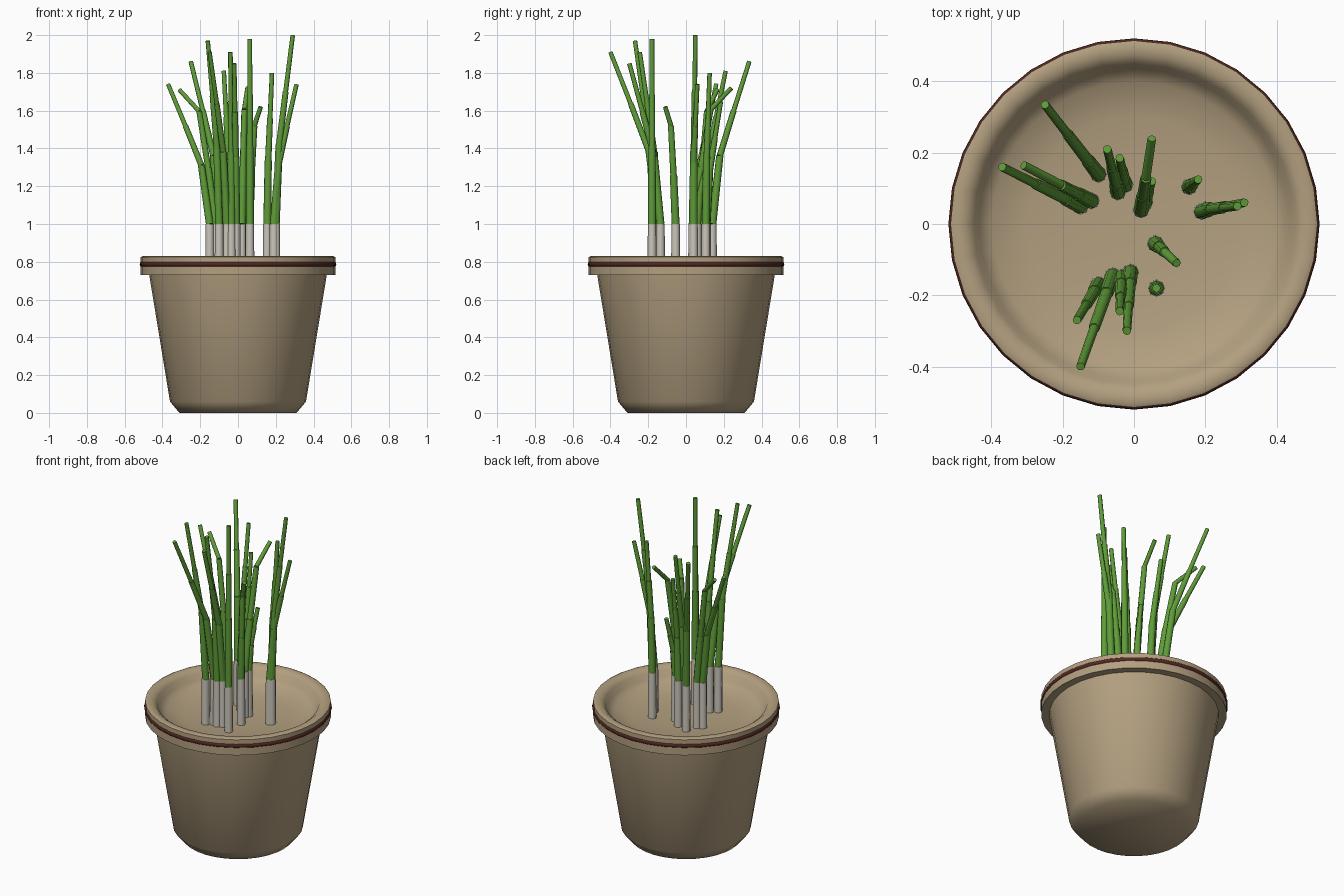
import bpy
import bmesh
from math import cos, sin, pi, radians
from mathutils import Vector

cube = bpy.data.objects.get("Cube")
if cube:
    bpy.data.objects.remove(cube, do_unlink=True)


def material(name, rgb):
    m = bpy.data.materials.new(name)
    m.use_nodes = True
    m.diffuse_color = (*rgb, 1)
    m.node_tree.nodes["Principled BSDF"].inputs["Base Color"].default_value = (*rgb, 1)
    return m


CLAY = material("tan clay", (0.45, 0.35, 0.215))
BAND = material("dark red brown", (0.085, 0.02, 0.014))
GREEN = material("leaf green", (0.115, 0.335, 0.04))
WHITE = material("pale sheath", (0.60, 0.57, 0.50))


def finish(name, bm, mats, angle):
    bmesh.ops.recalc_face_normals(bm, faces=bm.faces)
    mesh = bpy.data.meshes.new(name)
    bm.to_mesh(mesh)
    bm.free()
    obj = bpy.data.objects.new(name, mesh)
    bpy.context.collection.objects.link(obj)
    for m in mats:
        mesh.materials.append(m)
    bpy.ops.object.select_all(action="DESELECT")
    obj.select_set(True)
    bpy.context.view_layer.objects.active = obj
    bpy.ops.object.shade_smooth_by_angle(angle=radians(angle))
    return obj


def bridge(bm, a, b, index=0):
    n = len(a)
    for i in range(n):
        bm.faces.new((a[i], a[(i + 1) % n], b[(i + 1) % n], b[i])).material_index = index


def ring(bm, centre, radius, sides):
    return [bm.verts.new(Vector(centre) + Vector((cos(t), sin(t), 0)) * radius)
            for t in (2 * pi * i / sides for i in range(sides))]


def lathe(name, profile, mat, sides=32, closed=False, angle=60):
    """Turn a (radius, height) profile; open profiles are closed at both poles."""
    bm = bmesh.new()
    rings = [ring(bm, (0, 0, z), r, sides) for r, z in profile]
    for a, b in zip(rings, rings[1:]):
        bridge(bm, a, b)
    if closed:
        bridge(bm, rings[-1], rings[0])
    else:
        for loop, z in ((rings[0], profile[0][1]), (rings[-1], profile[-1][1])):
            pole = bm.verts.new((0, 0, z))
            for i in range(sides):
                bm.faces.new((loop[i], loop[(i + 1) % sides], pole))
    return finish(name, bm, [mat], angle)


# Pot: base, tapered wall, overhanging rim and shallow inside
lathe("pot", [(0.31, 0), (0.36, 0.06), (0.47, 0.73), (0.515, 0.73), (0.515, 0.825),
              (0.505, 0.83), (0.475, 0.828), (0.45, 0.81), (0.435, 0.775),
              (0.40, 0.75), (0.30, 0.73), (0.15, 0.72)], CLAY)

# Raised band around the rim
lathe("rim_band", [(0.508 + 0.013 * cos(k * pi / 4), 0.787 + 0.014 * sin(k * pi / 4))
                   for k in range(8)], BAND, closed=True)


def stalk(name, base, tip, top, kinked=False, sides=8):
    """Pale sheath and three narrowing green joints, bending from base to tip."""
    base, tip = Vector(base), Vector(tip)
    low, high = 1.0, top

    def at(spread, rise):
        p = base.lerp(tip, spread)
        return Vector((p.x, p.y, low + (high - low) * rise))

    path = [Vector((*base, 0.71)), at(0, 0), at(0.2, 0.42),
            at(0.45, 0.84) if kinked else at(0.58, 0.7), at(1, 1)]
    bm = bmesh.new()
    for k, radius in enumerate((0.024, 0.021, 0.017, 0.013)):
        a, b = path[k], path[k + 1]
        turn = (b - a).to_track_quat("Z", "Y")
        loops = []
        for p, r in ((a, radius), (b, radius * 0.92)):
            loop = ring(bm, (0, 0, 0), r, sides)
            for v in loop:
                v.co = p + turn @ v.co
            loops.append(loop)
        index = 0 if k == 0 else 1
        bridge(bm, loops[0], loops[1], index)
        for loop in loops:
            bm.faces.new(loop).material_index = index
    finish(name, bm, [WHITE, GREEN], 50)


# Stalks: base, tip, tip height, whether the last joint is kinked
STALKS = [
    ((-0.15, 0.05), (-0.37, 0.16), 1.74, False),
    ((-0.12, 0.065), (-0.31, 0.165), 1.71, True),
    ((-0.10, 0.14), (-0.25, 0.335), 1.86, False),
    ((-0.045, 0.09), (-0.075, 0.21), 1.81, False),
    ((-0.025, 0.11), (-0.04, 0.185), 1.65, False),
    ((0.02, 0.04), (0.05, 0.24), 1.72, True),
    ((0.03, 0.06), (0.05, 0.12), 1.36, False),
    ((0.155, 0.105), (0.18, 0.125), 1.80, False),
    ((0.19, 0.035), (0.31, 0.06), 1.74, False),
    ((0.20, 0.04), (0.29, 0.05), 2.0, False),
    ((0.06, -0.055), (0.12, -0.11), 1.62, True),
    ((0.063, -0.18), (0.063, -0.18), 1.98, False),
    ((-0.10, -0.17), (-0.16, -0.27), 1.97, False),
    ((-0.06, -0.145), (-0.15, -0.40), 1.91, False),
    ((-0.035, -0.15), (-0.04, -0.245), 1.91, False),
    ((-0.01, -0.135), (-0.02, -0.30), 1.85, False),
]
for number, spec in enumerate(STALKS, 1):
    stalk(f"stalk_{number}", *spec)
